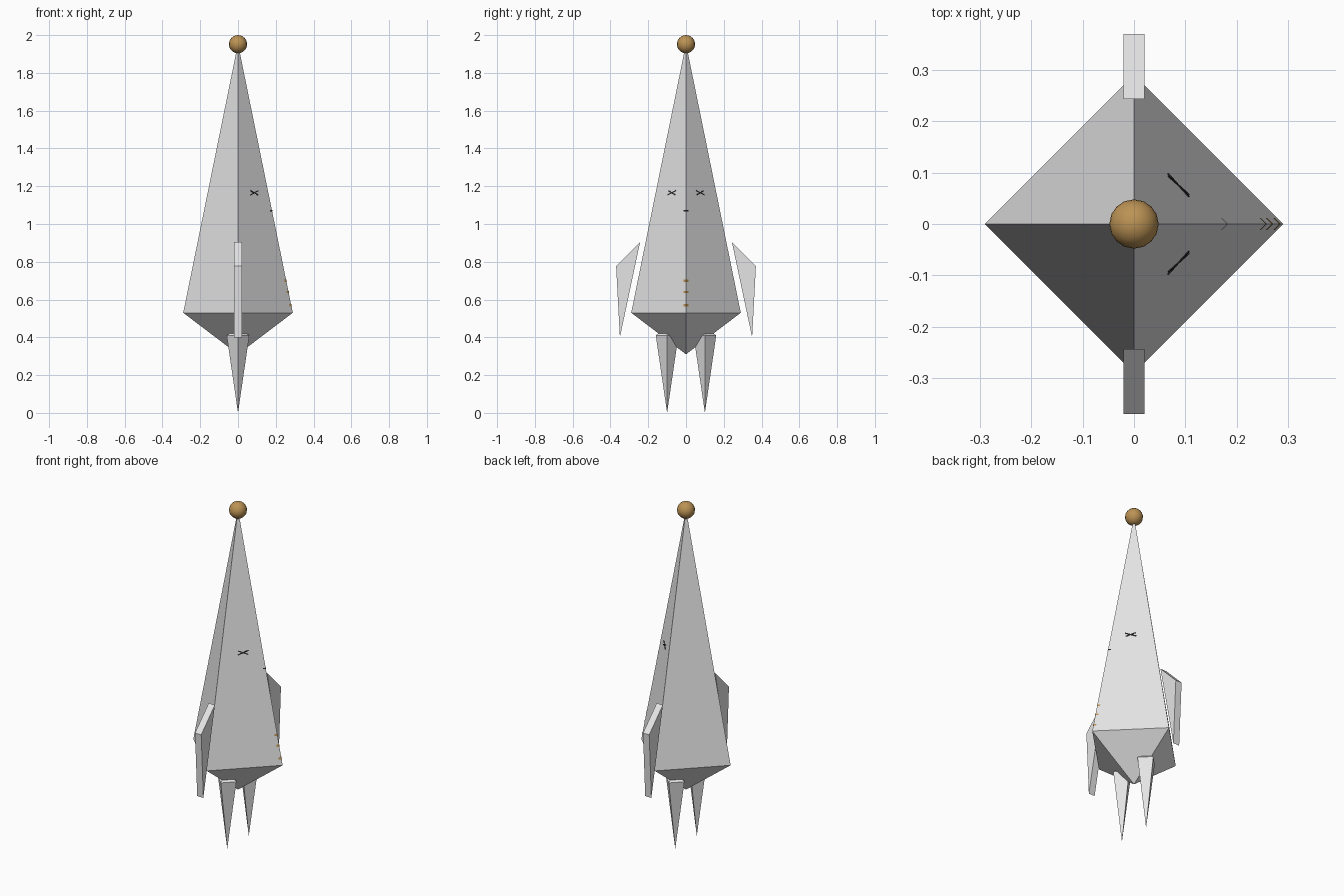
import bpy, bmesh
from mathutils import Vector

if "Cube" in bpy.data.objects:
    bpy.data.objects.remove(bpy.data.objects["Cube"])


def material(name, rgb):
    m = bpy.data.materials.new(name)
    m.diffuse_color = (*rgb, 1)
    m.use_nodes = True
    m.node_tree.nodes["Principled BSDF"].inputs["Base Color"].default_value = m.diffuse_color
    return m


WHITE = material("pale_grey", (0.78, 0.78, 0.78))
GOLD = material("tan_gold", (0.50, 0.29, 0.09))
DARK = material("near_black", (0.02, 0.02, 0.02))

R, BASE, TIP = 0.29, 0.53, 1.955   # body waist radius, waist height, peak


def radius(z):
    return R * (TIP - z) / (TIP - BASE)


def add(name, verts, faces, mat):
    mesh = bpy.data.meshes.new(name)
    mesh.from_pydata(verts, [], faces)
    bm = bmesh.new()
    bm.from_mesh(mesh)
    bmesh.ops.recalc_face_normals(bm, faces=bm.faces)
    bm.to_mesh(mesh)
    bm.free()
    mesh.materials.append(mat)
    ob = bpy.data.objects.new(name, mesh)
    bpy.context.collection.objects.link(ob)
    return ob


def bipyramid(name, y, r, low, waist, high):
    """Four-sided double pyramid with corners on the axes."""
    v = [(r, y, waist), (0, y + r, waist), (-r, y, waist), (0, y - r, waist),
         (0, y, low), (0, y, high)]
    f = [(i, (i + 1) % 4, p) for i in range(4) for p in (4, 5)]
    return add(name, v, f, WHITE)


def box_bar(name, a, b, up, out, mat):
    """Thin bar from a to b, with half height and outward half depth vectors."""
    v = [p + s * up + t * out for p in (a, b) for s in (-1, 1) for t in (-1, 1)]
    f = [(0, 1, 3, 2), (4, 6, 7, 5), (0, 4, 5, 1), (2, 3, 7, 6),
         (0, 2, 6, 4), (1, 5, 7, 3)]
    return add(name, v, f, mat)


# body and the two spiked legs
bipyramid("body", 0, R, 0.31, BASE, TIP)
for side, label in ((-1, "front"), (1, "back")):
    bipyramid(label + "_leg", side * 0.1, 0.06, 0.0, 0.41, 0.455)

    # flat triangular arm standing off the body corner
    profile = [(0.243, 0.905), (0.37, 0.778), (0.35, 0.40)]
    verts = [(x, side * y, z) for x in (-0.02, 0.02) for y, z in profile]
    add(label + "_arm", verts, [(0, 1, 2), (3, 4, 5), (0, 1, 4, 3),
                                (1, 2, 5, 4), (2, 0, 3, 5)], WHITE)

    # crossed eye lying on the sloping face
    out = Vector((1, side, R / (TIP - BASE))).normalized() * 0.002

    def on_face(x, z):
        return Vector((x, side * (radius(z) - x), z))

    for n, flip in enumerate((-1, 1)):
        a = on_face(0.066, 1.165 - flip * 0.011)
        b = on_face(0.106, 1.165 + flip * 0.011)
        up = out.cross(b - a).normalized() * 0.003
        box_bar(f"{label}_eye_stroke_{n + 1}", a, b, up, out, DARK)


def chevron(name, z, half, height, mat):
    """Small plate folded round the right-hand edge of the body."""
    v = []
    for h in (z - height, z + height):
        r = radius(h) + 0.002
        v += [(r - half, -half, h), (r, 0, h), (r - half, half, h)]
    add(name, v, [(0, 1, 4, 3), (1, 2, 5, 4)], mat)


# mouth and buttons
chevron("mouth", 1.07, 0.012, 0.003, DARK)
for i, z in enumerate((0.70, 0.64, 0.57)):
    chevron(f"button_{i + 1}", z, 0.012, 0.006, GOLD)

# ball on the peak
bpy.ops.mesh.primitive_uv_sphere_add(segments=16, ring_count=12, radius=0.048,
                                     location=(0, 0, 1.952))
ball = bpy.context.object
ball.name = "top_ball"
ball.data.materials.append(GOLD)
bpy.ops.object.shade_smooth()
